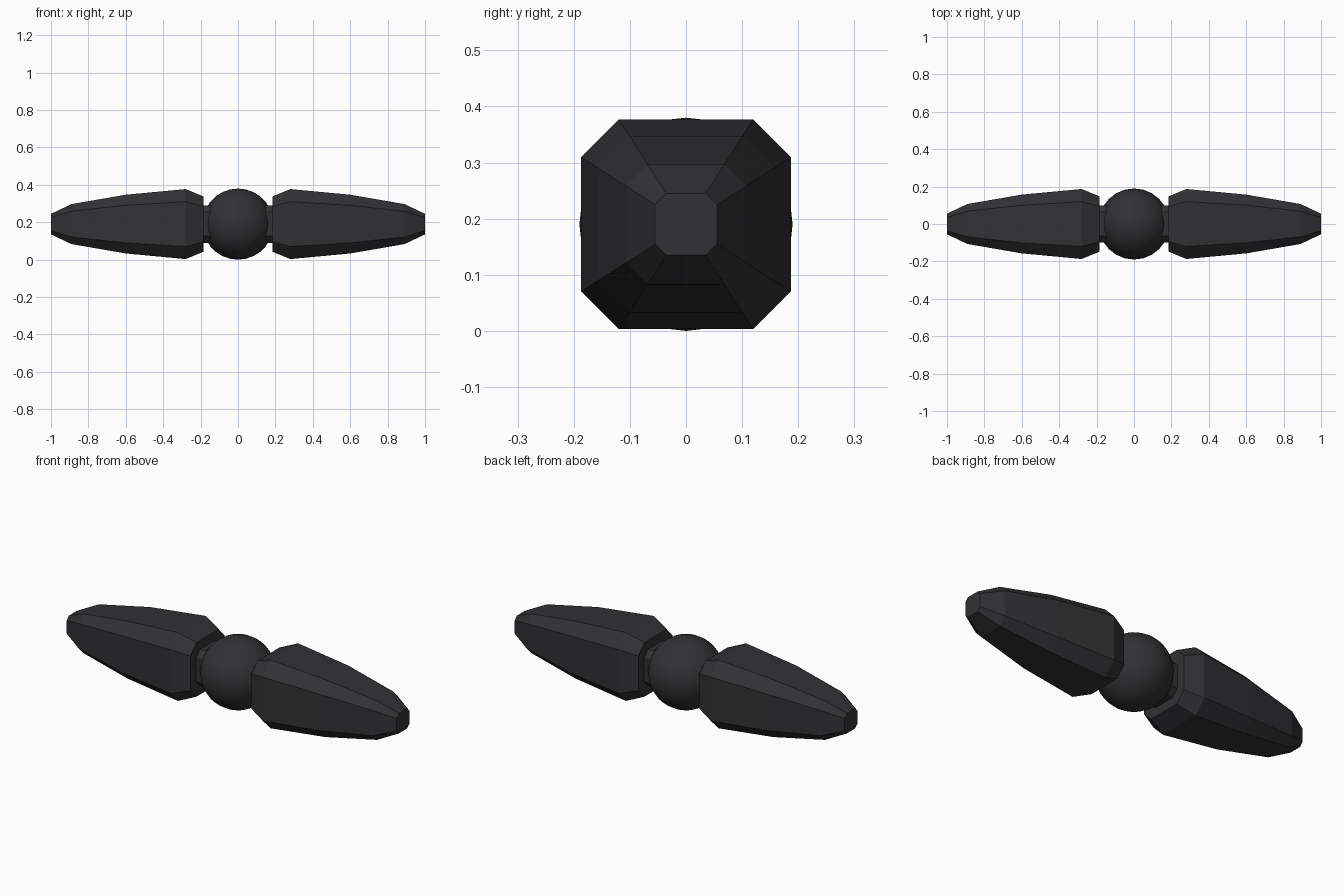
import bpy, bmesh

if "Cube" in bpy.data.objects:
    bpy.data.objects.remove(bpy.data.objects["Cube"])

CZ = 0.19
mat = bpy.data.materials.new("dark_grey")
mat.diffuse_color = (0.03, 0.031, 0.033, 1)
mat.use_nodes = True
mat.node_tree.nodes["Principled BSDF"].inputs["Base Color"].default_value = mat.diffuse_color


def blade(name, side):
    # chamfered-square sections along x: (x, half width)
    sections = [(0.10, 0.10), (0.185, 0.10), (0.185, 0.148), (0.28, 0.187),
                (0.60, 0.157), (0.89, 0.107), (1.0, 0.055)]
    bm = bmesh.new()
    rings = []
    for x, h in sections:
        c = h * 0.64
        outline = [(h, -c), (h, c), (c, h), (-c, h),
                   (-h, c), (-h, -c), (-c, -h), (c, -h)]
        rings.append([bm.verts.new((side * x, y, z + CZ)) for y, z in outline])
    for a, b in zip(rings, rings[1:]):
        for i in range(8):
            j = (i + 1) % 8
            bm.faces.new((a[i], a[j], b[j], b[i]))
    bm.faces.new(rings[0])
    bm.faces.new(rings[-1])
    bmesh.ops.recalc_face_normals(bm, faces=bm.faces)
    me = bpy.data.meshes.new(name)
    bm.to_mesh(me)
    bm.free()
    ob = bpy.data.objects.new(name, me)
    bpy.context.collection.objects.link(ob)
    me.materials.append(mat)


# Two faceted tapering arms with short necks
blade("right_arm", 1)
blade("left_arm", -1)

# Smooth central ball
bpy.ops.mesh.primitive_uv_sphere_add(segments=24, ring_count=14, radius=0.19,
                                     location=(0, 0, CZ))
ball = bpy.context.object
ball.name = "centre_ball"
ball.data.materials.append(mat)
bpy.ops.object.shade_smooth()
